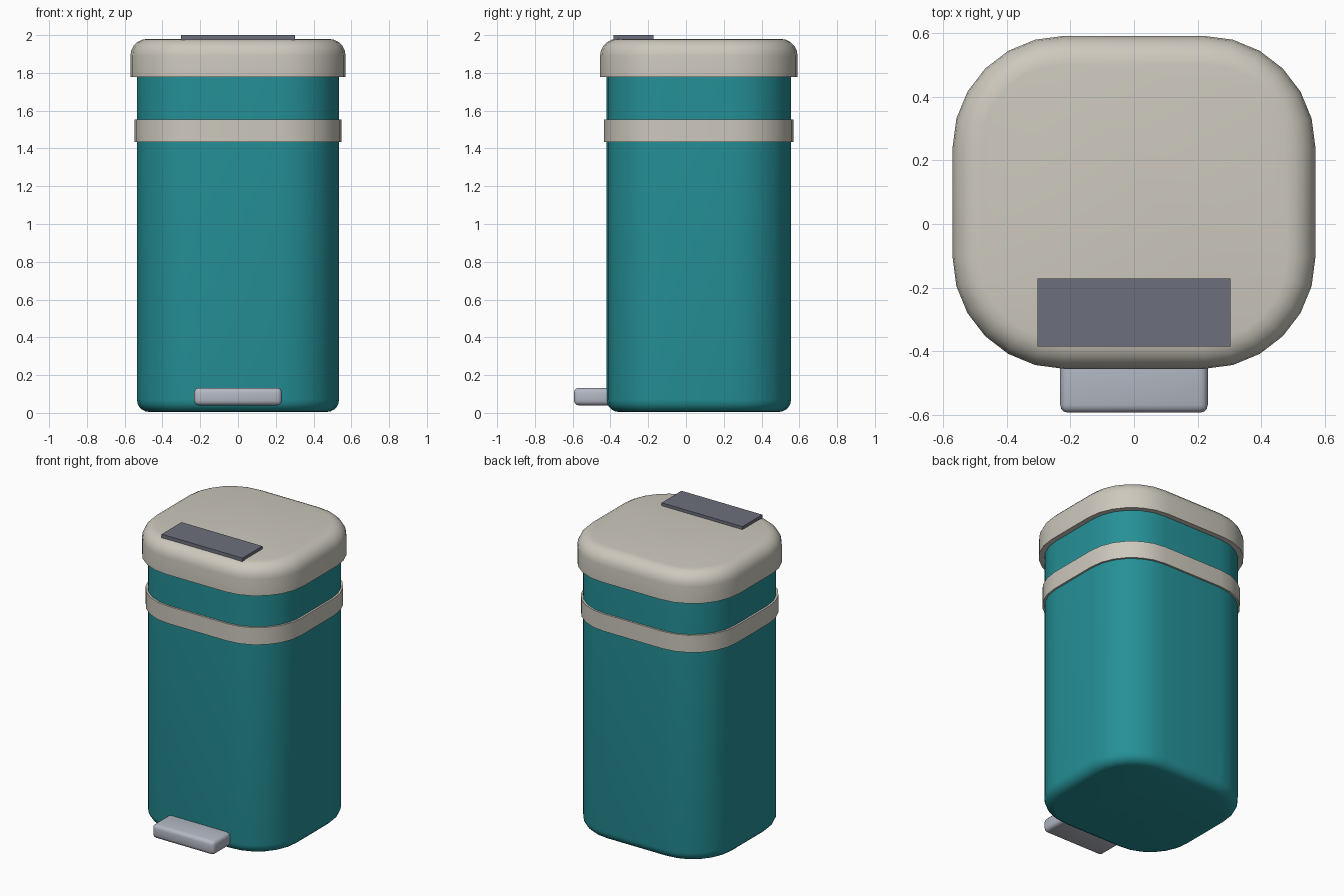
import bpy, bmesh, math

if "Cube" in bpy.data.objects:
    bpy.data.objects.remove(bpy.data.objects["Cube"])

CY = 0.068            # body centre in y
HX, HY, R = 0.535, 0.488, 0.315   # body half sizes and corner radius


def mat(name, rgb):
    m = bpy.data.materials.new(name)
    m.diffuse_color = (*rgb, 1)
    m.use_nodes = True
    m.node_tree.nodes["Principled BSDF"].inputs["Base Color"].default_value = m.diffuse_color
    return m


TEAL = mat("teal", (0.018, 0.28, 0.31))
CREAM = mat("warm_grey", (0.61, 0.58, 0.51))
DARK = mat("dark_grey", (0.150, 0.162, 0.20))
STEEL = mat("light_steel", (0.45, 0.48, 0.55))


def outline(off, z, seg=6):
    """Rounded rectangle offset outwards from the body outline."""
    pts, r = [], R + off
    for q, (sx, sy) in enumerate([(1, 1), (-1, 1), (-1, -1), (1, -1)]):
        for i in range(seg + 1):
            a = math.pi / 2 * (q + i / seg)
            pts.append((sx * (HX - R) + r * math.cos(a),
                        CY + sy * (HY - R) + r * math.sin(a), z))
    return pts


def finish(name, bm, material):
    bmesh.ops.recalc_face_normals(bm, faces=bm.faces)
    me = bpy.data.meshes.new(name)
    bm.to_mesh(me)
    bm.free()
    ob = bpy.data.objects.new(name, me)
    bpy.context.collection.objects.link(ob)
    me.materials.append(material)
    bpy.ops.object.select_all(action='DESELECT')
    ob.select_set(True)
    bpy.context.view_layer.objects.active = ob
    bpy.ops.object.shade_smooth_by_angle(angle=math.radians(35))
    return ob


def loft(name, profile, material, closed=False):
    """Skin (offset, z) sections; capped, or joined into a ring."""
    bm = bmesh.new()
    rings = [[bm.verts.new(p) for p in outline(o, z)] for o, z in profile]
    pairs = list(zip(rings, rings[1:]))
    if closed:
        pairs.append((rings[-1], rings[0]))
    else:
        bm.faces.new(rings[0])
        bm.faces.new(rings[-1])
    for a, b in pairs:
        n = len(a)
        for i in range(n):
            j = (i + 1) % n
            bm.faces.new((a[i], a[j], b[j], b[i]))
    return finish(name, bm, material)


def box(name, lo, hi, material, bevel=0):
    bm = bmesh.new()
    bmesh.ops.create_cube(bm, size=1)
    for v in bm.verts:
        v.co = [(l + h) / 2 + c * (h - l) for l, h, c in zip(lo, hi, v.co)]
    if bevel:
        bmesh.ops.bevel(bm, geom=bm.edges[:], offset=bevel, segments=3,
                        profile=0.5, affect='EDGES')
    return finish(name, bm, material)


def arc(off, z, r, sign, n=5):
    """Quarter round edge running from the wall to the flat cap."""
    return [(off - r + r * math.cos(math.pi / 2 * i / n),
             z + sign * r * math.sin(math.pi / 2 * i / n)) for i in range(n + 1)]


# bin body with rounded foot
loft("bin_body", arc(0, 0.07, 0.065, -1)[::-1] + [(0, 1.80)], TEAL)
# raised band around the body
loft("body_band", [(-0.01, 1.435), (0.013, 1.435), (0.013, 1.552), (-0.01, 1.552)],
     CREAM, closed=True)
# lid with rounded top edge
loft("lid", [(0.035, 1.777)] + arc(0.035, 1.89, 0.09, 1), CREAM)
# plate on the lid and foot pedal
box("lid_plate", (-0.303, -0.385, 1.972), (0.303, -0.172, 2.0), DARK)
box("foot_pedal", (-0.232, -0.593, 0.04), (0.232, -0.36, 0.133), STEEL, 0.025)
